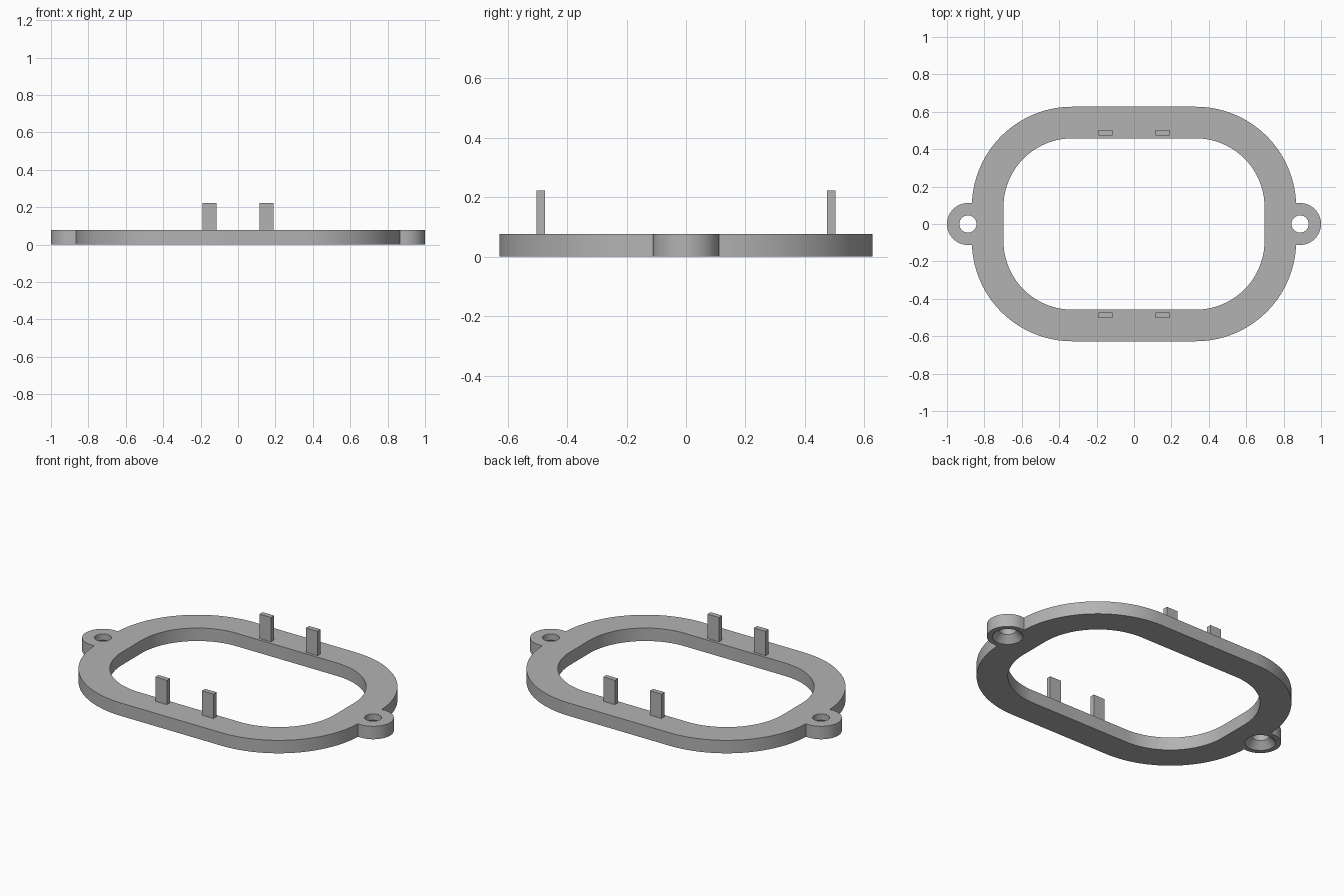
import bpy
import bmesh
from math import cos, sin, asin, pi, radians

if "Cube" in bpy.data.objects:
    bpy.data.objects.remove(bpy.data.objects["Cube"], do_unlink=True)

HEIGHT = 0.077            # ring thickness
CX, CY = 0.33, 0.09       # centre of each rounded corner
R_OUT, R_IN = 0.537, 0.368
LUG_X, LUG_R = 0.888, 0.112
HOLE_R, SINK_R, SINK_Z = 0.046, 0.083, 0.04

grey = bpy.data.materials.new("plain grey")
grey.use_nodes = True
colour = (0.45, 0.45, 0.45, 1)
grey.diffuse_color = colour
grey.node_tree.nodes["Principled BSDF"].inputs["Base Color"].default_value = colour


def arc(cx, cy, r, start, end, steps):
    angles = [start + (end - start) * i / steps for i in range(steps + 1)]
    return [(cx + r * cos(a), cy + r * sin(a)) for a in angles]


def mirrored(quarter):
    """Full counter-clockwise outline from its first-quadrant part."""
    half = quarter + [(-x, y) for x, y in reversed(quarter)]
    return half + [(-x, -y) for x, y in half]


def circle(x, r, steps=48):
    return arc(x, 0, r, 0, 2 * pi, steps)[:-1]


def loft(name, sections):
    """Closed solid through (outline, z) sections, bottom to top."""
    bm = bmesh.new()
    loops = [[bm.verts.new((x, y, z)) for x, y in pts] for pts, z in sections]
    bm.faces.new(loops[0])
    bm.faces.new(loops[-1])
    for low, high in zip(loops, loops[1:]):
        for i in range(len(low)):
            j = (i + 1) % len(low)
            bm.faces.new((low[i], low[j], high[j], high[i]))
    bmesh.ops.remove_doubles(bm, verts=bm.verts, dist=1e-5)
    bmesh.ops.recalc_face_normals(bm, faces=bm.faces)
    mesh = bpy.data.meshes.new(name)
    bm.to_mesh(mesh)
    bm.free()
    mesh.materials.append(grey)
    obj = bpy.data.objects.new(name, mesh)
    bpy.context.collection.objects.link(obj)
    return obj


def activate(obj):
    bpy.ops.object.select_all(action='DESELECT')
    obj.select_set(True)
    bpy.context.view_layer.objects.active = obj


def cut(target, cutter):
    cutter.hide_render = True
    mod = target.modifiers.new("cut", 'BOOLEAN')
    mod.operation = 'DIFFERENCE'
    mod.solver = 'EXACT'
    mod.object = cutter
    activate(target)
    bpy.ops.object.modifier_apply(modifier=mod.name)
    bpy.data.objects.remove(cutter, do_unlink=True)


# Flat ring with a mounting lug at each end
lug = arc(LUG_X, 0, LUG_R, 0, pi / 2, 20)
corner = arc(CX, CY, R_OUT, asin((LUG_R - CY) / R_OUT), pi / 2, 32)
outline = mirrored(lug + corner)
ring = loft("mounting_ring", [(outline, 0), (outline, HEIGHT)])

# Rounded central opening
opening = mirrored(arc(CX, CY, R_IN, 0, pi / 2, 32))
cut(ring, loft("opening_cutter", [(opening, -0.1), (opening, 0.2)]))

# Screw holes, countersunk from below
slope = (SINK_R - HOLE_R) / SINK_Z
for side in (-1, 1):
    x = side * LUG_X
    cut(ring, loft("screw_hole_cutter", [
        (circle(x, SINK_R + slope * 0.01), -0.01),
        (circle(x, HOLE_R), SINK_Z),
        (circle(x, HOLE_R), 0.2)]))

activate(ring)
bpy.ops.object.shade_smooth_by_angle(angle=radians(30))

# Four upright tabs beside the opening
for sx, side in ((-1, "right"), (1, "left")):
    for sy, end in ((-1, "front"), (1, "back")):
        x0, x1 = sx * 0.115, sx * 0.191
        y0, y1 = sy * 0.474, sy * 0.503
        base = [(x0, y0), (x1, y0), (x1, y1), (x0, y1)]
        loft(f"{end}_{side}_tab", [(base, HEIGHT - 0.002), (base, 0.222)])
